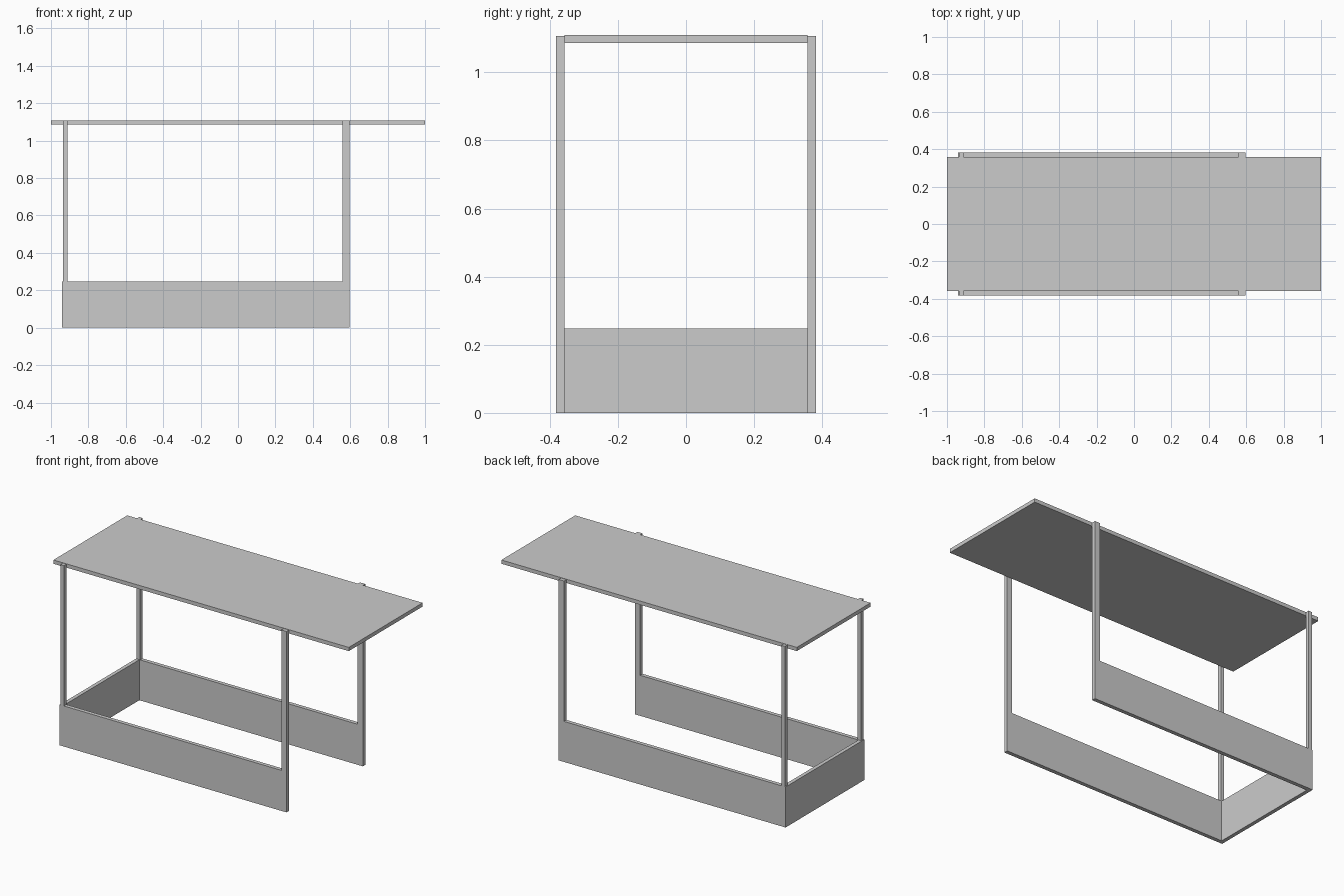
import bpy, bmesh

if "Cube" in bpy.data.objects:
    bpy.data.objects.remove(bpy.data.objects["Cube"])

Y_IN, Y_OUT = 0.357, 0.381      # inner and outer faces of the side frames
WALL_H, TOP = 0.248, 1.109


def box(name, x, y, z):
    """Axis-aligned box from (min, max) ranges."""
    bm = bmesh.new()
    bmesh.ops.create_cube(bm, size=1)
    for v in bm.verts:
        for i, (lo, hi) in enumerate((x, y, z)):
            v.co[i] = hi if v.co[i] > 0 else lo
    mesh = bpy.data.meshes.new(name)
    bm.to_mesh(mesh)
    bm.free()
    obj = bpy.data.objects.new(name, mesh)
    bpy.context.collection.objects.link(obj)
    return obj


# Roof slab and end panel
box("roof", (-1, 1), (-Y_IN, Y_IN), (1.086, TOP))
box("end_panel", (-0.941, -0.918), (-Y_IN, Y_IN), (0, WALL_H))

# Low side walls and the posts carrying the roof, on both sides
for side, s in (("front", -1), ("back", 1)):
    y = sorted((s * Y_IN, s * Y_OUT))
    box(side + "_side_wall", (-0.941, 0.56), y, (0, WALL_H))
    box(side + "_wide_post", (0.56, 0.595), y, (0, TOP - 0.002))
    box(side + "_thin_post", (-0.936, -0.912), y, (WALL_H, TOP - 0.002))
